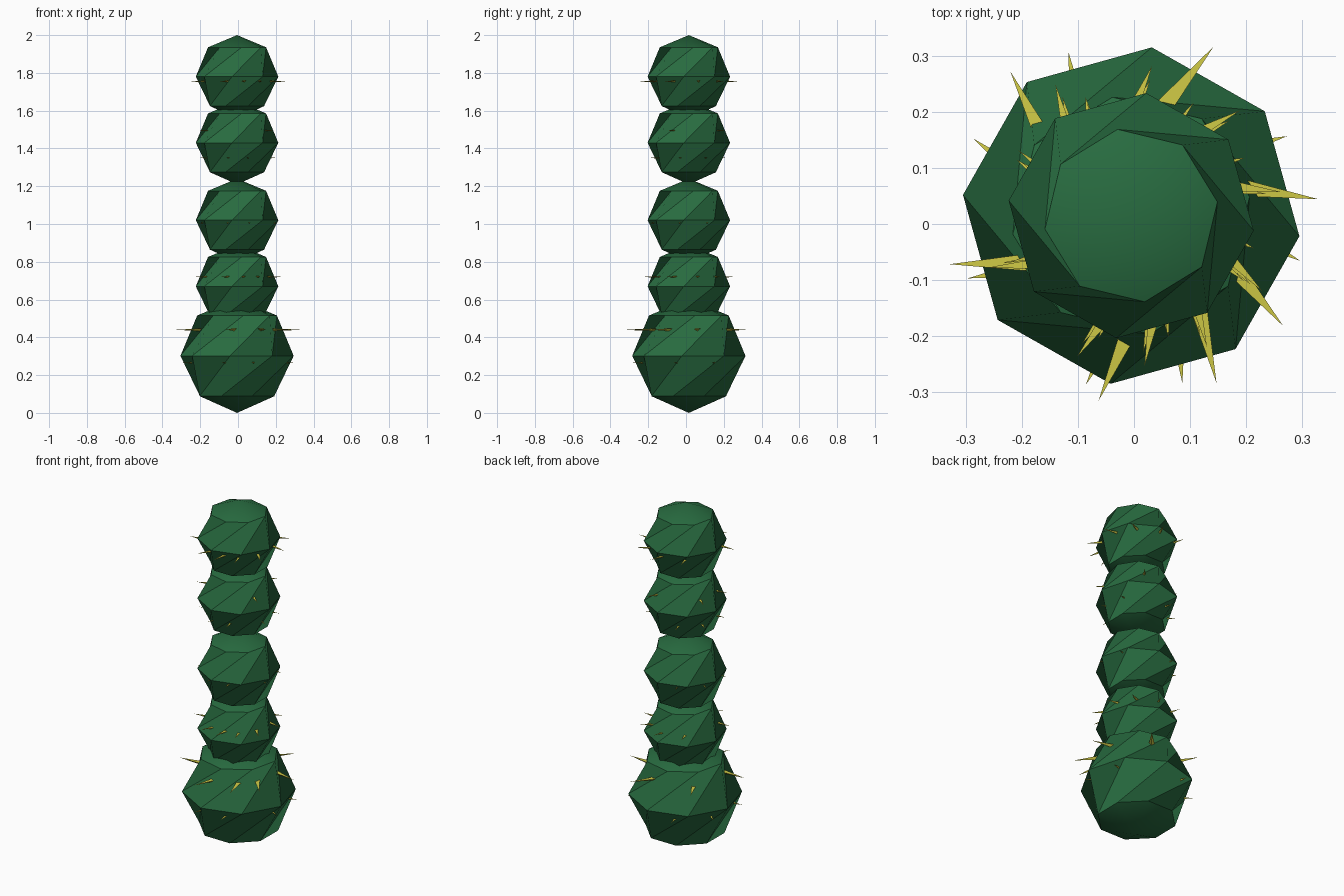
import bpy, bmesh, math
from mathutils import Vector

if "Cube" in bpy.data.objects:
    bpy.data.objects.remove(bpy.data.objects["Cube"])

CX, CY = -0.005, 0.015   # stem axis


def material(name, rgb):
    m = bpy.data.materials.new(name)
    m.use_nodes = True
    m.diffuse_color = (*rgb, 1)
    m.node_tree.nodes["Principled BSDF"].inputs["Base Color"].default_value = (*rgb, 1)
    return m


green = material("cactus green", (0.021, 0.148, 0.051))
yellow = material("spine yellow", (0.63, 0.59, 0.06))


def finish(bm, name, mat):
    bmesh.ops.recalc_face_normals(bm, faces=bm.faces[:])
    me = bpy.data.meshes.new(name)
    bm.to_mesh(me)
    bm.free()
    me.materials.append(mat)
    ob = bpy.data.objects.new(name, me)
    bpy.context.collection.objects.link(ob)
    return ob


# Eight-sided ball whose four bands are strongly twisted
def segment(name, z, r):
    bm = bmesh.new()
    rings = []
    for lat, turn in ((-45, -68), (0, -7), (45, 54)):
        rr, h = r * math.cos(math.radians(lat)), r * math.sin(math.radians(lat))
        angles = [math.radians(turn + 45 * k) for k in range(8)]
        rings.append([bm.verts.new((CX + rr * math.cos(a), CY + rr * math.sin(a), z + h))
                      for a in angles])
    bottom = bm.verts.new((CX, CY, z - r))
    top = bm.verts.new((CX, CY, z + r))
    for k in range(8):
        n = (k + 1) % 8
        for low, high in zip(rings, rings[1:]):
            bm.faces.new((low[n], high[n], high[k], low[k]))
        bm.faces.new((rings[0][n], rings[0][k], bottom))
        bm.faces.new((rings[2][k], rings[2][n], top))
    ob = finish(bm, name, green)
    bpy.ops.object.select_all(action='DESELECT')
    ob.select_set(True)
    bpy.context.view_layer.objects.active = ob
    bpy.ops.object.shade_smooth_by_angle(angle=math.radians(20))


# Ring of three-sided, flat-topped spikes leaning clockwise from base to tip
def spines(name, z, base_r, tip_r, thick, angles, lean=9):
    bm = bmesh.new()

    def point(r, deg):
        a = math.radians(deg)
        return Vector((CX + r * math.cos(a), CY + r * math.sin(a), z))

    for deg in angles:
        base, tip = point(base_r, deg + lean), point(tip_r, deg)
        side = (tip - base).normalized().cross(Vector((0, 0, 1))) * thick
        up = Vector((0, 0, thick * 0.5))
        loop = [bm.verts.new(base + offset) for offset in (side + up, up - side, -up)]
        end = bm.verts.new(tip)
        bm.faces.new(loop)
        for i in range(3):
            bm.faces.new((loop[i], loop[(i + 1) % 3], end))
    finish(bm, name, yellow)


# Stem
segment("base_segment", 0.302, 0.302)
for number, z in enumerate((0.67, 1.02, 1.43, 1.78), 2):
    segment(f"stem_segment_{number}", z, 0.22)

# Spines
large = (5, 64, 130, 195, 260, 297, 324)
medium = (9, 44, 82, 120, 200, 249, 275, 300, 330)
small = (27, 111, 154, 201, 255, 287, 345)
spines("base_lower_spines", 0.265, 0.235, 0.312, 0.011, small, 4)
spines("base_upper_spines", 0.44, 0.205, 0.335, 0.015, large)
spines("second_spines", 0.72, 0.16, 0.245, 0.011, medium)
spines("third_spines", 1.005, 0.17, 0.227, 0.009, small, 4)
spines("fourth_lower_spines", 1.35, 0.15, 0.218, 0.009, small, 4)
spines("fourth_upper_spines", 1.495, 0.155, 0.232, 0.009, (61, 150, 201, 330), 4)
spines("top_spines", 1.755, 0.175, 0.27, 0.011, medium)
